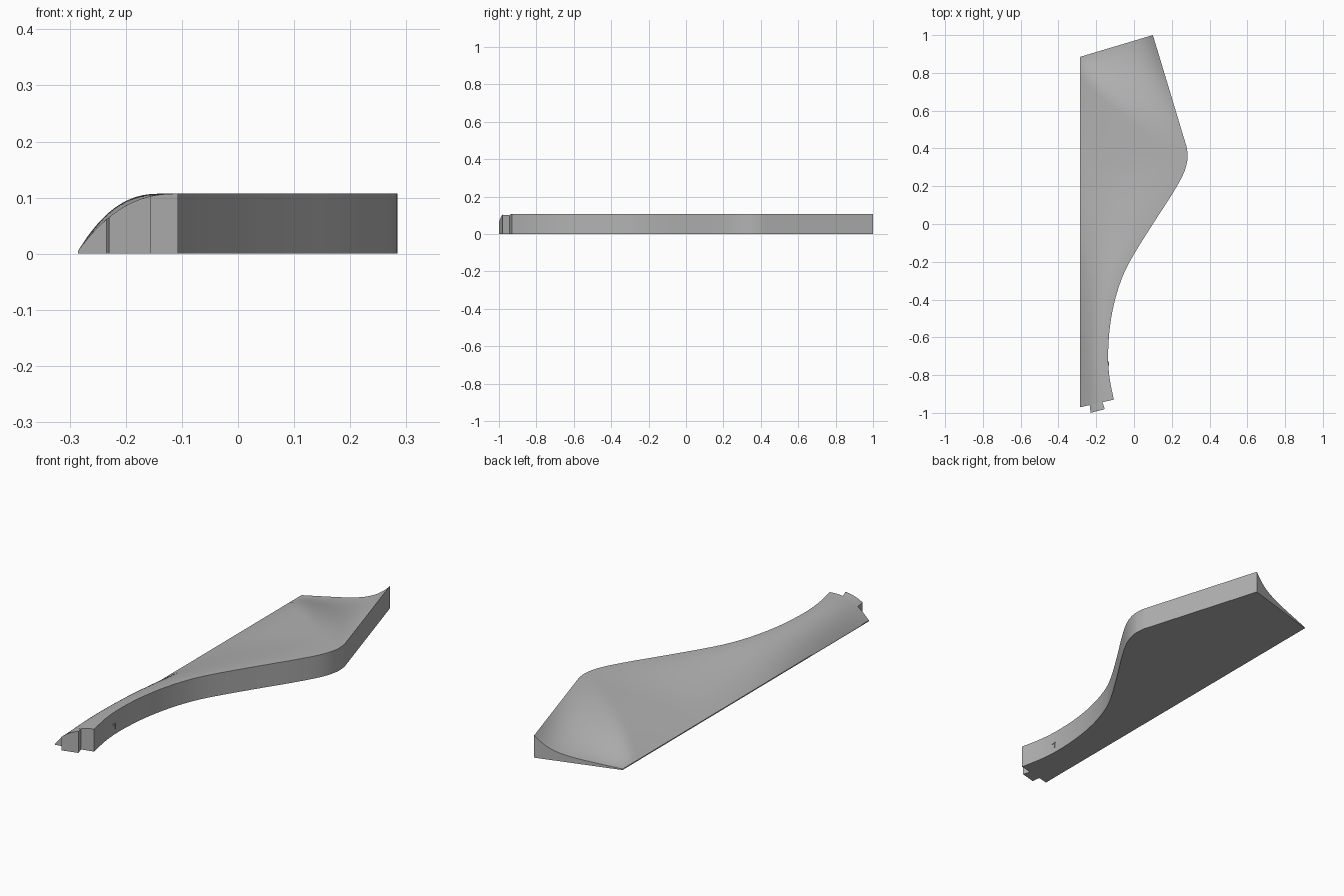
import bpy, bmesh, math
from mathutils import Vector

if "Cube" in bpy.data.objects:
    bpy.data.objects.remove(bpy.data.objects["Cube"])

grey = bpy.data.materials.new("mid_grey")
grey.use_nodes = True
colour = (0.45, 0.45, 0.45, 1)
grey.diffuse_color = colour
grey.node_tree.nodes["Principled BSDF"].inputs["Base Color"].default_value = colour

HEIGHT, LIP, LEFT = 0.107, 0.005, -0.285
COLS = 28


def surface(s, t):
    """Top height: rounded shoulder along the blade, scooped out at the back end."""
    shoulder = 1 - (1 - t) ** 2.4
    scoop = 0.35 * t + 0.65 * t ** 6
    start = 0.95 - 0.3 * t
    w = min(max((s - start) / (1 - start), 0), 1)
    w = w * w * (3 - 2 * w)
    return LIP + (HEIGHT - LIP) * (shoulder * (1 - w) + scoop * w)


def solid(name, rows):
    """Closed flat-bottomed solid from rows of top points."""
    bm = bmesh.new()
    top = [[bm.verts.new(p) for p in row] for row in rows]
    low = [[bm.verts.new((p[0], p[1], 0)) for p in row] for row in rows]
    n, m = len(rows), len(rows[0])
    for i in range(n - 1):
        for j in range(m - 1):
            for g in (top, low):
                bm.faces.new((g[i][j], g[i][j + 1], g[i + 1][j + 1], g[i + 1][j]))
    rim = [(0, j) for j in range(m)] + [(i, m - 1) for i in range(1, n)]
    rim += [(n - 1, j) for j in range(m - 2, -1, -1)] + [(i, 0) for i in range(n - 2, 0, -1)]
    for (a, b), (c, d) in zip(rim, rim[1:] + rim[:1]):
        bm.faces.new((top[a][b], top[c][d], low[c][d], low[a][b]))
    bmesh.ops.recalc_face_normals(bm, faces=bm.faces)
    mesh = bpy.data.meshes.new(name)
    bm.to_mesh(mesh)
    bm.free()
    ob = bpy.data.objects.new(name, mesh)
    bpy.context.collection.objects.link(ob)
    mesh.materials.append(grey)
    bpy.ops.object.select_all(action='DESELECT')
    ob.select_set(True)
    bpy.context.view_layer.objects.active = ob
    bpy.ops.object.shade_smooth_by_angle(angle=math.radians(30))
    return ob


def spline(points, steps):
    """Smooth curve through the points."""
    p = [Vector(q) for q in points]
    p = [2 * p[0] - p[1]] + p + [2 * p[-1] - p[-2]]
    out = []
    for a, b, c, d in zip(p, p[1:], p[2:], p[3:]):
        for k in range(steps):
            u = k / steps
            out.append(0.5 * (2 * b + (c - a) * u + (2 * a - 5 * b + 4 * c - d) * u * u
                              + (3 * b - a - 3 * c + d) * u ** 3))
    return out + [p[-2]]


# Blade: straight thin left edge, curved full-height right wall
outline = spline([(-0.107, -0.93), (-0.13, -0.81), (-0.137, -0.69), (-0.127, -0.54),
                  (-0.1, -0.4), (-0.057, -0.27), (0, -0.16), (0.1, 0), (0.2, 0.155),
                  (0.26, 0.262), (0.283, 0.34), (0.281, 0.4)], 5)
corner, tip = outline[-1], Vector((0.1, 1.0))
outline += [corner.lerp(tip, k / 36) for k in range(1, 37)]
rows = []
for r in outline:
    s = (r.y + 0.93) / 1.93
    left = Vector((LEFT, -0.97 + 1.855 * s))
    row = []
    for j in range(COLS + 1):
        t = j / COLS
        p = left.lerp(r, t)
        row.append((p.x, p.y, surface(s, t)))
    rows.append(row)
solid("blade", rows)

# Flared joint tab on the narrow front end
tab = []
for a, b in (((-0.23, -1.0), (-0.155, -0.98)), ((-0.235, -0.955), (-0.168, -0.94))):
    pts = [Vector(a).lerp(Vector(b), j / 8) for j in range(9)]
    tab.append([(p.x, p.y, surface(0, (p.x - LEFT) / 0.178)) for p in pts])
solid("joint_tab", tab)

# Small catch mark on the right wall
for name, y, z, sy, sz in (("catch_bar", -0.738, 0.05, 0.022, 0.005),
                           ("catch_stem", -0.73, 0.038, 0.005, 0.024)):
    bpy.ops.mesh.primitive_cube_add(size=1, location=(-0.136, y, z))
    mark = bpy.context.object
    mark.name = name
    mark.scale = (0.006, sy, sz)
    mark.data.materials.append(grey)
